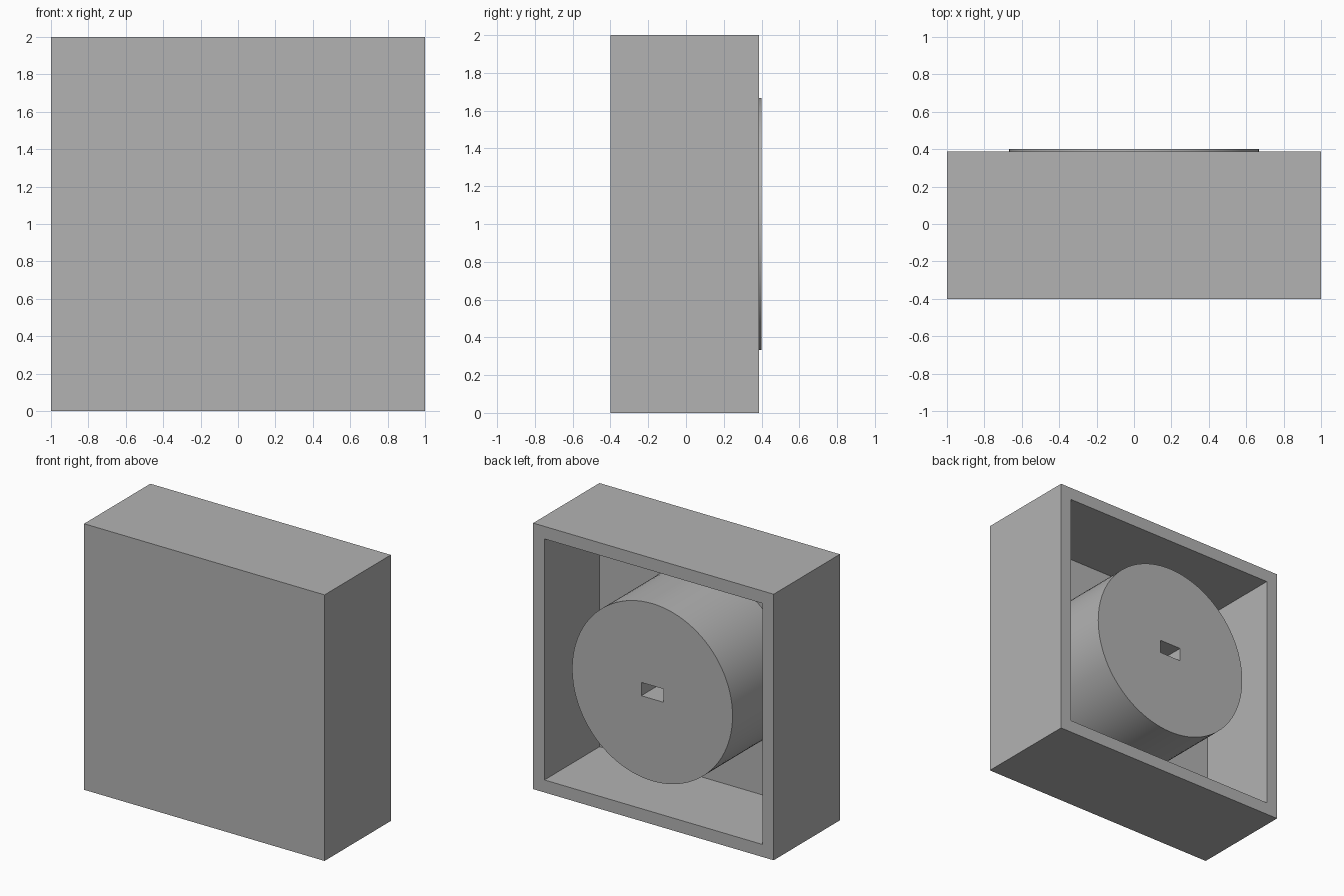
import bpy, bmesh, math
from mathutils import Matrix

old = bpy.data.objects.get("Cube")
if old:
    bpy.data.objects.remove(old, do_unlink=True)

FRONT, RIM, HUB_END = -0.4, 0.387, 0.4   # y of front plate, housing rim, hub end
WALL = 0.133
FLOOR = FRONT + WALL

grey = bpy.data.materials.new("plain_grey")
grey.use_nodes = True
GREY = (0.45, 0.45, 0.45, 1)
grey.diffuse_color = GREY
grey.node_tree.nodes["Principled BSDF"].inputs["Base Color"].default_value = GREY


def finish(bm, name):
    bmesh.ops.recalc_face_normals(bm, faces=bm.faces)
    mesh = bpy.data.meshes.new(name)
    bm.to_mesh(mesh)
    bm.free()
    mesh.materials.append(grey)
    obj = bpy.data.objects.new(name, mesh)
    bpy.context.collection.objects.link(obj)
    return obj


def box(width, y0, y1, height):
    bm = bmesh.new()
    place = Matrix.Translation((0, (y0 + y1) / 2, 1)) @ Matrix.Diagonal((width, y1 - y0, height, 1))
    bmesh.ops.create_cube(bm, size=1, matrix=place)
    return bm


# Housing: a square tray, open at the back
bm = box(2, FRONT, RIM, 2)
back = max(bm.faces, key=lambda f: f.calc_center_median().y)
bmesh.ops.inset_region(bm, faces=[back], thickness=WALL)
pocket = bmesh.ops.extrude_face_region(bm, geom=[back])
verts = [g for g in pocket["geom"] if isinstance(g, bmesh.types.BMVert)]
bmesh.ops.translate(bm, verts=verts, vec=(0, FLOOR - RIM, 0))
if back.is_valid:
    bmesh.ops.delete(bm, geom=[back], context="FACES_ONLY")
finish(bm, "housing")

# Hub: a round boss standing on the tray floor
bm = bmesh.new()
hub_start = FLOOR - 0.03
place = Matrix.Translation((0, (hub_start + HUB_END) / 2, 1)) @ Matrix.Rotation(math.pi / 2, 4, "X")
bmesh.ops.create_cone(bm, cap_ends=True, segments=96, radius1=0.667, radius2=0.667,
                      depth=HUB_END - hub_start, matrix=place)
hub = finish(bm, "hub")

# Slot: a small rectangular socket in the end of the hub
cutter = finish(box(0.183, HUB_END - 0.4, HUB_END + 0.1, 0.1), "slot_cutter")
cutter.hide_render = True
cut = hub.modifiers.new("slot", "BOOLEAN")
cut.operation = "DIFFERENCE"
cut.solver = "EXACT"
cut.object = cutter
bpy.context.view_layer.objects.active = hub
hub.select_set(True)
bpy.ops.object.modifier_apply(modifier="slot")
bpy.data.objects.remove(cutter, do_unlink=True)
bpy.ops.object.shade_smooth_by_angle(angle=math.radians(30))
